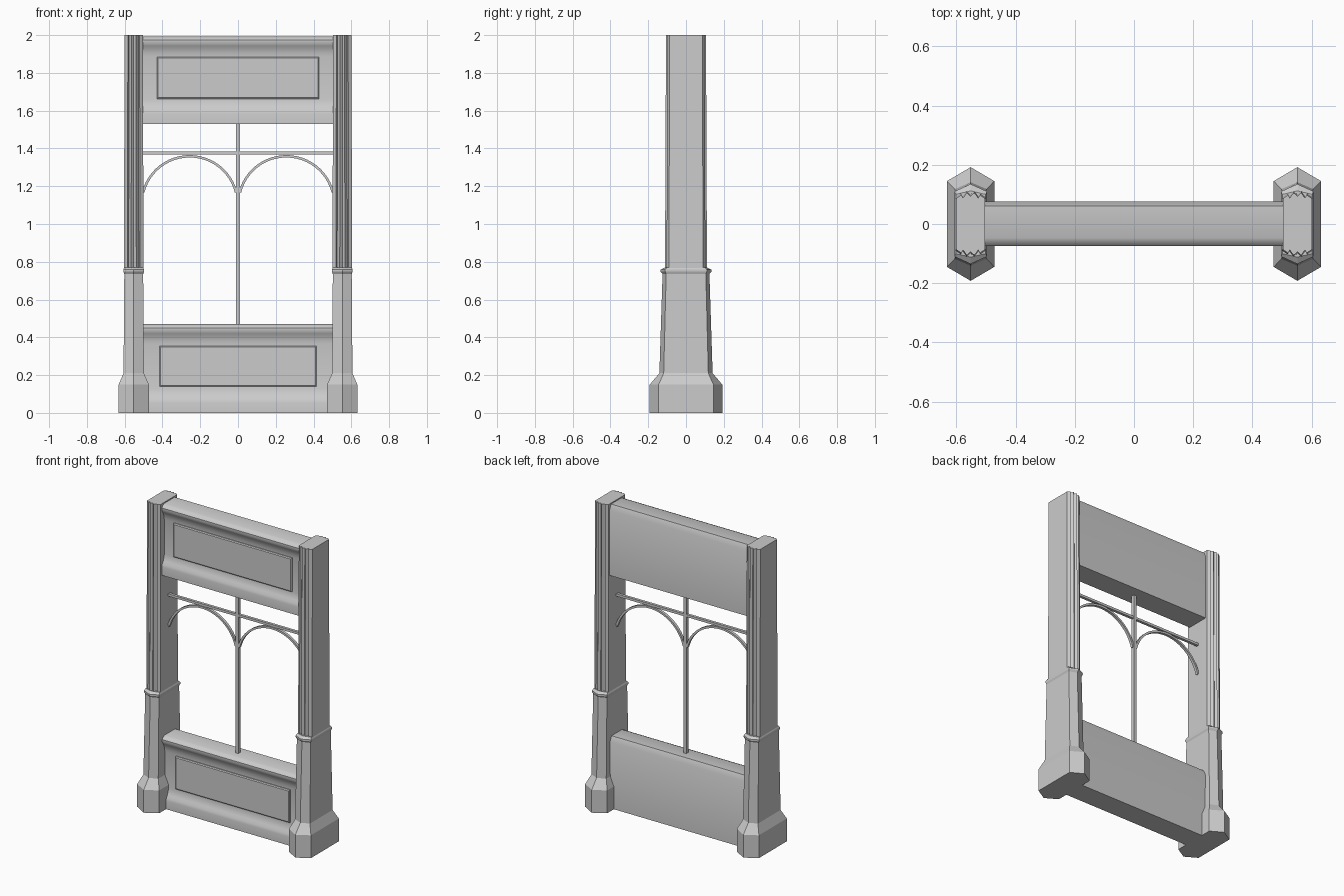
import bpy, bmesh, math

if "Cube" in bpy.data.objects:
    bpy.data.objects.remove(bpy.data.objects["Cube"])

def finish(name, bm, smooth=False):
    bmesh.ops.recalc_face_normals(bm, faces=bm.faces)
    me = bpy.data.meshes.new(name)
    bm.to_mesh(me)
    bm.free()
    ob = bpy.data.objects.new(name, me)
    bpy.context.collection.objects.link(ob)
    if smooth:
        bpy.ops.object.select_all(action='DESELECT')
        ob.select_set(True)
        bpy.context.view_layer.objects.active = ob
        bpy.ops.object.shade_smooth_by_angle(angle=math.radians(32))
    return ob

def loft(name, rings, smooth=False):
    """Bridge equal-length closed rings and cap both ends."""
    bm = bmesh.new()
    vs = [[bm.verts.new(p) for p in r] for r in rings]
    n = len(rings[0])
    for a, b in zip(vs, vs[1:]):
        for i in range(n):
            bm.faces.new((a[i], a[(i + 1) % n], b[(i + 1) % n], b[i]))
    bm.faces.new(vs[0])
    bm.faces.new(vs[-1])
    return finish(name, bm, smooth)

def box(name, x, y, z):
    ring = lambda h: [(x[0], y[0], h), (x[1], y[0], h), (x[1], y[1], h), (x[0], y[1], h)]
    return loft(name, [ring(z[0]), ring(z[1])])

# Hexagonal pedestal levels: z, half width, corner depth, apex depth
levels = [(0, .08, .145, .192), (.15, .08, .145, .192), (.21, .054, .118, .141),
          (.735, .05, .105, .124), (.748, .055, .11, .135), (.758, .055, .11, .135),
          (.77, .05, .1, .112)]
# Fluted front edge of the shaft
flute = [(-.05, -.088), (-.032, -.1), (-.026, -.09), (-.013, -.108), (0, -.096),
         (.013, -.108), (.026, -.09), (.032, -.1), (.05, -.088)]
shaft = flute + [(-x, -y) for x, y in flute]

for side, s in (("left", -1), ("right", 1)):
    cx = s * .552
    loft(side + "_post_pedestal",
         [[(cx - w, -c, z), (cx, -a, z), (cx + w, -c, z),
           (cx + w, c, z), (cx, a, z), (cx - w, c, z)] for z, w, c, a in levels])
    loft(side + "_post_shaft",
         [[(cx + x * k, y * k, z) for x, y in shaft] for z, k in ((.75, 1.03), (2, .98))])

def beam(name, z0, h, px, pz):
    # Moulded rail: rounded cornice, cove, flat field and sloping base moulding
    prof = [(.06, h), (-.047, h), (-.064, h - .008), (-.074, h - .02), (-.074, h - .035),
            (-.066, h - .05), (-.057, h - .065), (-.051, h - .085), (-.048, h - .105),
            (-.048, .13), (-.052, .108), (-.06, .088), (-.07, .072),
            (-.074, .055), (-.074, 0), (.076, 0), (.076, h - .035)]
    loft(name, [[(x, y, z0 + z) for y, z in prof] for x in (-.505, .505)], True)
    # Raised panel with bevelled edges
    rings = []
    for y, inset in ((-.04, 0), (-.055, 0), (-.06, .006)):
        a, b, c = px - inset, pz[0] + inset, pz[1] - inset
        rings.append([(-a, y, b), (a, y, b), (a, y, c), (-a, y, c)])
    loft(name + "_panel", rings)

beam("lower_rail", 0, .47, .415, (.14, .355))
beam("upper_rail", 1.53, .463, .43, (1.663, 1.885))

# Window bars
box("mullion", (-.01, .01), (-.011, .011), (.46, 1.54))
box("transom", (-.505, .505), (-.009, .009), (1.368, 1.384))

# Window arches: square bar swept along a circular arc
R, half = .26, math.asin(.252 / .26)
for side, cx in (("left", -.256), ("right", .256)):
    rings = []
    for i in range(25):
        t = -half + 2 * half * i / 24
        rings.append([(cx + r * math.sin(t), y, 1.105 + r * math.cos(t))
                      for r, y in ((R - .013, -.009), (R, -.009), (R, .009), (R - .013, .009))])
    loft(side + "_arch", rings, True)
